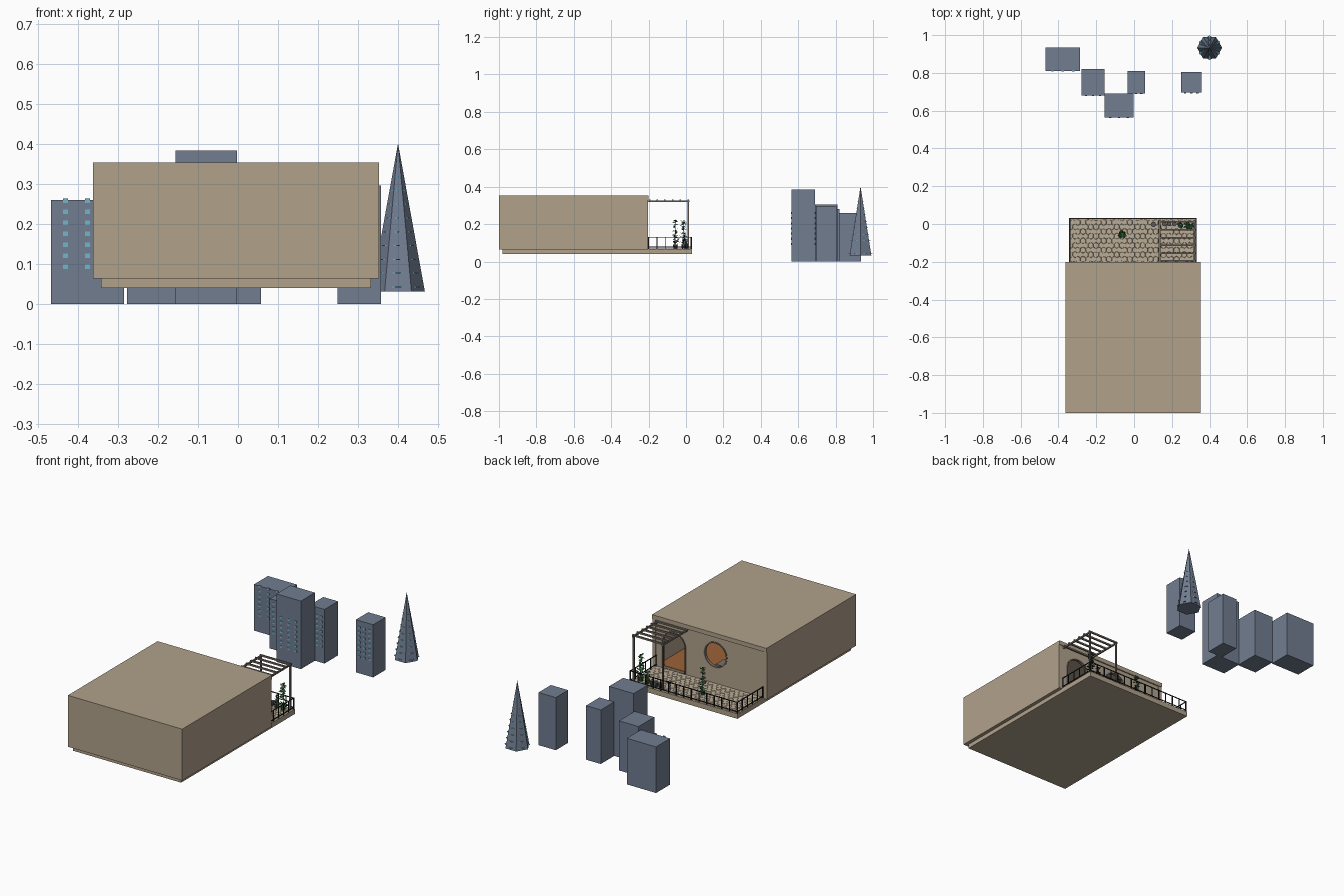
import bpy, bmesh, math, random
from mathutils import Matrix, Vector

if "Cube" in bpy.data.objects:
    bpy.data.objects.remove(bpy.data.objects["Cube"])

random.seed(4)


def mat(name, r, g, b):
    m = bpy.data.materials.new(name)
    m.diffuse_color = (r, g, b, 1)
    m.use_nodes = True
    m.node_tree.nodes["Principled BSDF"].inputs["Base Color"].default_value = m.diffuse_color
    return m


PLASTER = mat("tan_plaster", 0.44, 0.36, 0.26)
TILE = mat("cream_tile", 0.50, 0.42, 0.31)
CITY = mat("slate_blue", 0.165, 0.205, 0.28)
GLASS = mat("window_blue", 0.17, 0.47, 0.60)
IRON = mat("black_iron", 0.012, 0.012, 0.014)
TIMBER = mat("grey_timber", 0.20, 0.17, 0.14)
LEAF = mat("leaf_green", 0.03, 0.12, 0.035)
CLAY = mat("terracotta", 0.33, 0.12, 0.04)
POT = mat("pot_grey", 0.10, 0.10, 0.11)


def finish(name, bm, *mats):
    me = bpy.data.meshes.new(name)
    bmesh.ops.recalc_face_normals(bm, faces=bm.faces)
    bm.to_mesh(me)
    bm.free()
    for m in mats:
        me.materials.append(m)
    ob = bpy.data.objects.new(name, me)
    bpy.context.collection.objects.link(ob)
    return ob


def add_box(bm, x0, x1, y0, y1, z0, z1):
    m = Matrix.Translation(((x0 + x1) / 2, (y0 + y1) / 2, (z0 + z1) / 2))
    m = m @ Matrix.Diagonal((x1 - x0, y1 - y0, z1 - z0, 1))
    return bmesh.ops.create_cube(bm, size=1, matrix=m)["verts"]


def boxes(name, m, *dims):
    bm = bmesh.new()
    for d in dims:
        add_box(bm, *d)
    return finish(name, bm, m)


def add_cone(bm, x, y, z0, z1, r0, r1, n, turn=0.0):
    m = Matrix.Translation((x, y, (z0 + z1) / 2)) @ Matrix.Rotation(turn, 4, 'Z')
    return bmesh.ops.create_cone(bm, cap_ends=True, segments=n, radius1=r0,
                                 radius2=r1, depth=z1 - z0, matrix=m)["verts"]


def circle(cx, cz, r, n, a0=0.0, a1=2 * math.pi, closed=True):
    k = n if closed else n - 1
    return [(cx + r * math.cos(a0 + (a1 - a0) * i / k),
             cz + r * math.sin(a0 + (a1 - a0) * i / k)) for i in range(n)]


def arch(cx, r, spring, z0):
    return circle(cx, spring, r, 17, 0, math.pi, False) + [(cx - r, z0), (cx + r, z0)]


def upright_plate(name, m, y, half, *outlines):
    """Outlines in x and z, the first solid and the rest cut out."""
    cu = bpy.data.curves.new(name, 'CURVE')
    cu.dimensions, cu.fill_mode, cu.extrude = '2D', 'BOTH', half
    for pts in outlines:
        sp = cu.splines.new('POLY')
        sp.points.add(len(pts) - 1)
        for p, (x, z) in zip(sp.points, pts):
            p.co = (x, z, 0, 1)
        sp.use_cyclic_u = True
    cu.materials.append(m)
    ob = bpy.data.objects.new(name, cu)
    bpy.context.collection.objects.link(ob)
    ob.location.y = y
    ob.rotation_euler.x = math.pi / 2
    bpy.ops.object.select_all(action='DESELECT')
    ob.select_set(True)
    bpy.context.view_layer.objects.active = ob
    bpy.ops.object.convert(target='MESH')


# House: slab, hollow shell and terrace wall with openings
X0, X1, ZF, ZR = -0.362, 0.352, 0.064, 0.354
boxes("floor_slab", PLASTER, (-0.343, 0.332, -0.982, 0.032, 0.04, 0.068))
boxes("house_shell", PLASTER,
      (X0, X1, -1.0, -0.2, 0.33, ZR), (X0, X1, -1.0, -0.98, ZF, 0.33),
      (X0, X0 + 0.02, -0.98, -0.203, ZF, 0.33), (X1 - 0.02, X1, -0.98, -0.203, ZF, 0.33))
round_hole = circle(-0.04, 0.228, 0.073, 32)
door_hole = arch(0.22, 0.075, 0.213, 0.0685)
upright_plate("terrace_wall", PLASTER, -0.217, 0.01,
              [(X0 + 0.02, ZF), (X1 - 0.02, ZF), (X1 - 0.02, 0.33), (X0 + 0.02, 0.33)],
              round_hole, door_hole)
upright_plate("round_window_frame", TIMBER, -0.212, 0.008, round_hole, circle(-0.04, 0.228, 0.066, 32))
upright_plate("door_frame", TIMBER, -0.212, 0.008, door_hole, arch(0.22, 0.069, 0.213, 0.07))

# Room behind the openings
boxes("room_floor", CLAY, (-0.34, 0.33, -0.978, -0.228, 0.068, 0.071))
boxes("room_table", TIMBER, (-0.12, 0.04, -0.40, -0.32, 0.105, 0.112),
      *[(x, x + 0.008, y, y + 0.008, 0.071, 0.105) for x in (-0.115, 0.027) for y in (-0.395, -0.333)])

# Staggered six-sided paving on the terrace
bm = bmesh.new()
R = 0.0155
for j in range(9):
    for i in range(24):
        x = -0.325 + i * 0.0275 + (j % 2) * 0.0137
        y = -0.187 + j * 0.0245
        if x < 0.318:
            add_cone(bm, x, y, 0.068, 0.0695, R, R * 0.95, 6, 0)
finish("terrace_tiles", bm, TILE)

# Railing on three sides of the terrace
bm = bmesh.new()
W = 0.002
XL, XR, YB = -0.339, 0.328, 0.028
for z in (0.078, 0.13):
    add_box(bm, XL - W, XR + W, YB - W, YB + W, z - W, z + W)
    for x in (XL, XR):
        add_box(bm, x - W, x + W, -0.205, YB, z - W, z + W)
for i in range(15):
    x = XL + (XR - XL) * i / 14
    w = W if i % 2 else 0.003
    add_box(bm, x - w, x + w, YB - w, YB + w, 0.068, 0.132)
for i in range(5):
    y = -0.2 + i * (YB + 0.2) / 5
    for x in (XL, XR):
        add_box(bm, x - W, x + W, y - W, y + W, 0.068, 0.13)
finish("railing", bm, IRON)

# Pergola
P0, P1 = 0.135, 0.318
pergola = [(x - 0.004, x + 0.004, 0.008, 0.016, 0.068, 0.322) for x in (P0, P1)]
pergola += [(x - 0.004, x + 0.004, -0.207, 0.02, 0.318, 0.327) for x in (P0, P1)]
pergola += [(P0 - 0.006, P1 + 0.008, y - 0.004, y + 0.004, 0.322, 0.331)
            for y in (-0.195, -0.155, -0.113, -0.072, -0.03, 0.012)]
boxes("pergola", TIMBER, *pergola)


# Potted plants: pot, stem and small scattered leaves
def plant(name, x, y, top, spread, leaves):
    bm = bmesh.new()
    add_cone(bm, x, y, 0.069, 0.092, 0.010, 0.014, 10)
    stem = len(bm.faces)
    add_cone(bm, x, y, 0.09, top, 0.002, 0.001, 5)
    for _ in range(leaves):
        t = random.random()
        a = random.uniform(0, 2 * math.pi)
        r = random.uniform(0.2, 1) * spread * (1.1 - 0.6 * t)
        c = Vector((x + r * math.cos(a), y + r * math.sin(a), 0.098 + t * (top - 0.1)))
        d = Vector((math.cos(a), math.sin(a), random.uniform(-0.6, 0.6))) * 0.009
        s = Vector((-math.sin(a), math.cos(a), random.uniform(-0.5, 0.5))) * 0.005
        bm.faces.new([bm.verts.new(p) for p in (c - d, c - s, c + d, c + s)])
    bm.faces.ensure_lookup_table()
    for f in bm.faces[stem:]:
        f.material_index = 1
    finish(name, bm, POT, LEAF)


plant("window_plant", -0.065, -0.057, 0.225, 0.018, 80)
plant("corner_plant", 0.29, -0.012, 0.22, 0.022, 90)
plant("small_plant", 0.245, -0.006, 0.14, 0.013, 25)

# Small pots and a stool along the railing
bm = bmesh.new()
for x in (0.16, 0.185, 0.213):
    add_cone(bm, x, 0.0, 0.069, 0.095, 0.008, 0.012, 10)
add_cone(bm, 0.102, -0.002, 0.069, 0.112, 0.003, 0.003, 8)
add_cone(bm, 0.102, -0.002, 0.112, 0.117, 0.014, 0.014, 12)
finish("pots_and_stool", bm, POT)

# City blocks with window plates on the side facing the house
blocks = [(-0.468, -0.285, 0.81, 0.935, 0.26), (-0.278, -0.156, 0.68, 0.82, 0.28),
          (-0.156, -0.003, 0.565, 0.69, 0.384), (-0.035, 0.057, 0.69, 0.81, 0.305),
          (0.249, 0.357, 0.695, 0.805, 0.297)]
for k, (x0, x1, y0, y1, h) in enumerate(blocks):
    boxes(f"city_block_{k + 1}", CITY, (x0, x1, y0, y1, 0, h))
    cx, step = (x0 + x1) / 2, (x1 - x0) * 0.3
    plates = []
    for c in (-1, 0, 1):
        for r in range(7):
            x, z = cx + c * step, 0.094 + r * 0.0275
            plates.append((x - 0.006, x + 0.006, y0 - 0.003, y0 + 0.003, z - 0.0055, z + 0.0055))
    boxes(f"block_windows_{k + 1}", GLASS, *plates)

# Six-sided spire with thin turned glass bands
bm = bmesh.new()
SX, SY, SR = 0.40, 0.933, 0.067
add_cone(bm, SX, SY, 0.032, 0.402, SR, 0.0, 6, math.pi / 6)
finish("spire", bm, CITY)
bm = bmesh.new()
for i in range(9):
    z = 0.043 + i * 0.0345
    r = SR * (0.402 - z) / 0.37
    add_cone(bm, SX, SY, z - 0.0012, z + 0.0012, r, r, 6, 0)
finish("spire_bands", bm, GLASS)
